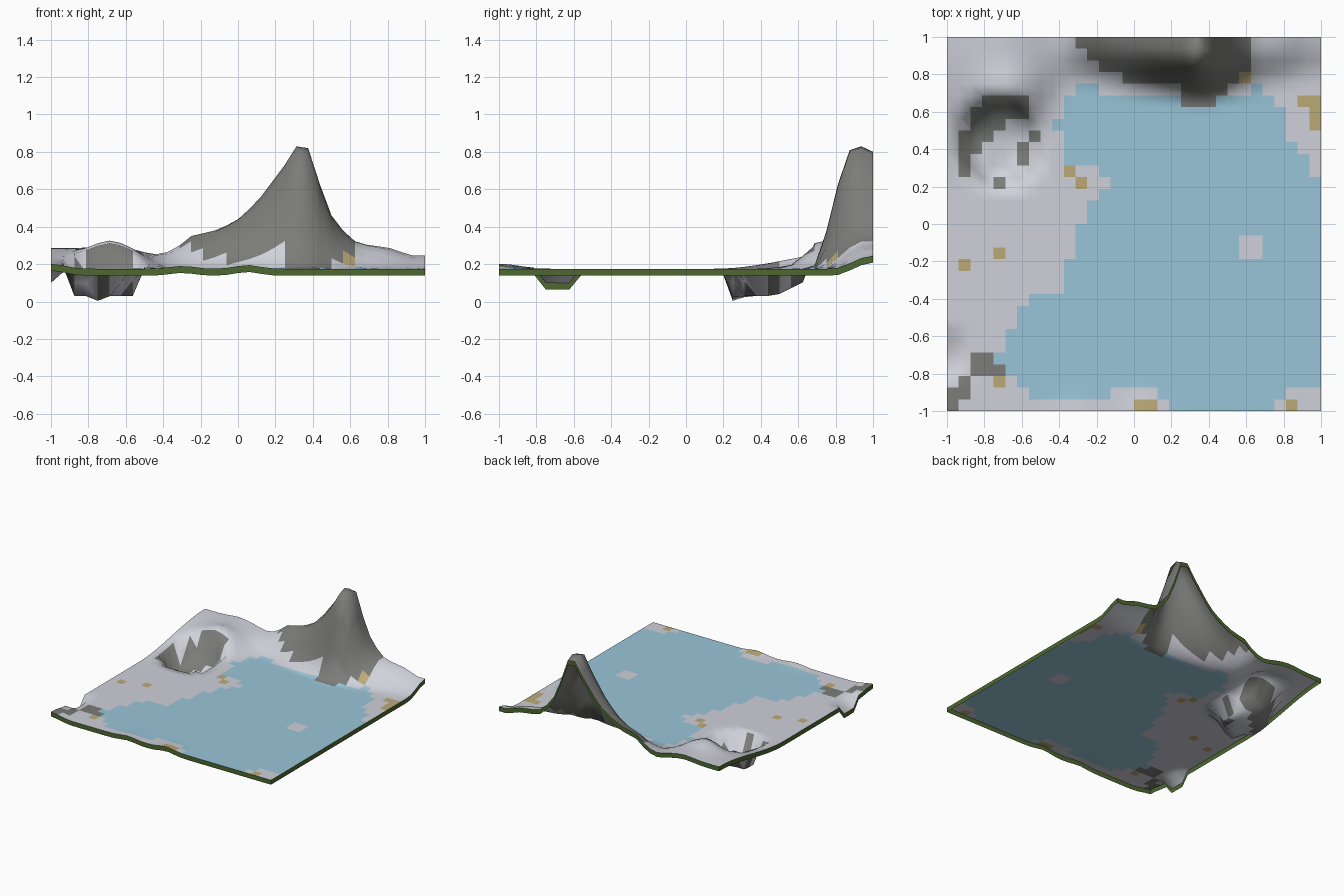
import bpy
import bmesh
from math import exp, hypot

if "Cube" in bpy.data.objects:
    bpy.data.objects.remove(bpy.data.objects["Cube"], do_unlink=True)

CELLS = 32
STEP = 2 / CELLS
BASE = 0.175
SKIRT = 0.037


def material(name, colour):
    mat = bpy.data.materials.new(name)
    mat.use_nodes = True
    mat.diffuse_color = (*colour, 1)
    shader = next(n for n in mat.node_tree.nodes if n.type == "BSDF_PRINCIPLED")
    shader.inputs["Base Color"].default_value = (*colour, 1)
    shader.inputs["Roughness"].default_value = 0.9
    return mat


snow = material("pale_snow", (0.63, 0.64, 0.70))
water = material("lake_blue", (0.32, 0.56, 0.69))
rock = material("dark_rock", (0.20, 0.20, 0.19))
sand = material("sand", (0.50, 0.40, 0.18))
grass = material("grass_green", (0.075, 0.14, 0.03))
SNOW, WATER, ROCK, SAND = range(4)


def smoothstep(t):
    t = max(0, min(1, t))
    return t * t * (3 - 2 * t)


def along(points, x):
    """Straight-line interpolation through (x, value) points."""
    for (xa, va), (xb, vb) in zip(points, points[1:]):
        if x <= xb:
            return va + (vb - va) * (x - xa) / (xb - xa)
    return points[-1][1]


def bump(x, y, cx, cy, wide, deep):
    return exp(-((x - cx) / wide) ** 2 - ((y - cy) / deep) ** 2)


# Crest of the back ridge, and where its front slope starts and ends
CREST = [(-1, .285), (-.85, .285), (-.7, .3), (-.6, .29), (-.45, .25), (-.35, .27),
         (-.25, .35), (-.1, .385), (0, .44), (.1, .53), (.25, .73), (.31, .83),
         (.375, .82), (.44, .62), (.5, .46), (.6, .33), (.7, .3), (.8, .29),
         (.93, .245), (1, .245)]
FOOT = [(-1, .15), (-.55, .2), (-.4, .7), (-.25, .75), (0, .69), (.35, .66),
        (.6, .7), (.8, .75), (1, .78)]
TOP = [(-1, 1), (-.25, 1), (0, .95), (.3, .9), (.45, .9), (.6, .95), (1, 1)]


def height(x, y):
    # Back ridge and peak
    foot, top = along(FOOT, x), along(TOP, x)
    rise = (along(CREST, x) - BASE) * smoothstep((y - foot) / (top - foot))
    if y > .97 and rise > .3:
        rise *= .955
    z = BASE + rise
    # Raised crater rim, then the sunken crater
    z += .06 * bump(x, y, -.68, .72, .14, .1)
    radius = hypot((x + .72) / .22, (y - .44) / .25)
    floor = .03 + .5 * max(0, y - .48) - .03 * bump(x, y, -.75, .25, .05, .05)
    z += (floor - z) * smoothstep((1 - radius) / .25)
    # Low mounds along the front edge
    z += .027 * bump(x, y, -1, -1, .1, .15)
    z += .015 * bump(x, y, -.3, -1, .09, .08)
    z += .02 * bump(x, y, .05, -1, .09, .08)
    # Notch in the left-hand border
    if x < -.9 and -.78 < y < -.6:
        z -= .075 if x < -.99 else .02
    return z


# Lake: first and end column of each row, counted from the back
LAKE_FIRST_ROW = 5
LAKE_START = [10, 10, 9, 10, 10, 10, 13, 14, 13, 12, 12, 11, 11, 11, 10, 10, 10,
              7, 6, 6, 5, 5, 4, 5, 6, 7, 19]
LAKE_END = [28, 29, 29, 29, 30, 31, 31] + [CELLS] * 18 + [29, 28]

# Patches as (row, first column, last column)
ROCK_RUNS = [(0, 11, 25), (1, 12, 25), (2, 13, 25), (3, 15, 24), (4, 20, 23), (5, 20, 22),
             (5, 3, 6), (6, 2, 6), (7, 2, 4), (8, 1, 3), (9, 1, 2), (10, 1, 1),
             (11, 1, 1), (8, 7, 7), (9, 6, 6), (10, 6, 6), (12, 4, 4),
             (27, 2, 3), (28, 2, 4), (29, 1, 1), (30, 0, 1), (31, 0, 0)]
SAND_RUNS = [(3, 25, 25), (5, 30, 31), (6, 31, 31), (7, 31, 31), (11, 10, 10),
             (12, 11, 11), (18, 4, 4), (19, 1, 1), (29, 4, 4), (31, 16, 17), (31, 29, 29)]
SNOW_RUNS = [(17, 25, 26), (18, 25, 26), (30, 14, 17)]
LAKE_COVES = [(4, 11, 12), (4, 26, 26)]

paint = {}


def fill(runs, colour):
    for row, first, last in runs:
        for col in range(first, last + 1):
            paint[row, col] = colour


fill([(LAKE_FIRST_ROW + i, a, b - 1) for i, (a, b) in enumerate(zip(LAKE_START, LAKE_END))], WATER)
fill(LAKE_COVES, WATER)
fill(SNOW_RUNS, SNOW)
fill(ROCK_RUNS, ROCK)
fill(SAND_RUNS, SAND)


def add_object(name, bm, materials, smooth):
    mesh = bpy.data.meshes.new(name)
    for mat in materials:
        mesh.materials.append(mat)
    for face in bm.faces:
        face.smooth = smooth
    bm.to_mesh(mesh)
    bm.free()
    obj = bpy.data.objects.new(name, mesh)
    bpy.context.collection.objects.link(obj)
    return obj


def point(row, col):
    x, y = -1 + col * STEP, 1 - row * STEP
    return x, y, height(x, y)


# Terrain sheet
bm = bmesh.new()
grid = [[bm.verts.new(point(r, c)) for c in range(CELLS + 1)] for r in range(CELLS + 1)]
for r in range(CELLS):
    for c in range(CELLS):
        face = bm.faces.new((grid[r][c], grid[r + 1][c], grid[r + 1][c + 1], grid[r][c + 1]))
        face.material_index = paint.get((r, c), SNOW)
add_object("terrain", bm, [snow, water, rock, sand], True)

# Green strip hanging from the border, anticlockwise from the back left corner
bm = bmesh.new()
steps = range(CELLS)
border = ([(r, 0) for r in steps] + [(CELLS, c) for c in steps]
          + [(CELLS - r, CELLS) for r in steps] + [(0, CELLS - c) for c in steps])
upper = [bm.verts.new(point(r, c)) for r, c in border]
lower = [bm.verts.new((v.co.x, v.co.y, v.co.z - SKIRT)) for v in upper]
for i in range(len(border)):
    j = (i + 1) % len(border)
    bm.faces.new((upper[i], lower[i], lower[j], upper[j]))
add_object("border_strip", bm, [grass], False)
